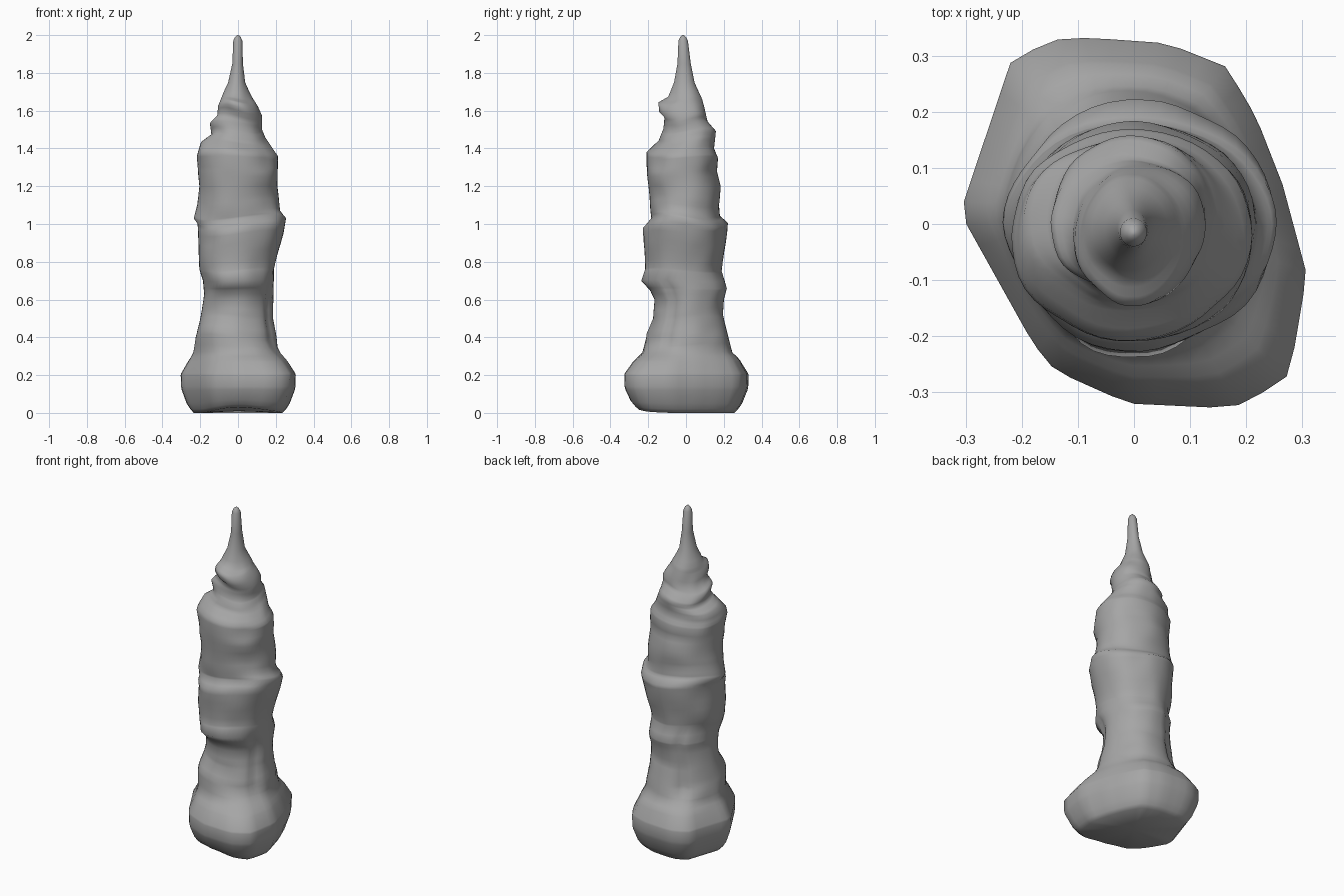
import bpy, bmesh, math
from mathutils import Vector, noise

if "Cube" in bpy.data.objects:
    bpy.data.objects.remove(bpy.data.objects["Cube"])

# Silhouette profiles (height, reach) for the four sides of the rock spire
RIGHT = [(0, .235), (.02, .255), (.05, .28), (.14, .308), (.2, .295), (.28, .245), (.35, .21), (.5, .185),
         (.65, .19), (.76, .19), (.9, .225), (1.03, .255), (1.07, .225), (1.2, .208), (1.36, .212),
         (1.46, .145), (1.5, .128), (1.57, .128), (1.62, .105), (1.66, .08), (1.7, .06), (1.75, .038),
         (1.85, .026), (1.97, .023), (1.99, .014), (2, .003)]
LEFT = [(0, .245), (.02, .26), (.05, .275), (.2, .31), (.28, .26), (.36, .235), (.5, .20), (.63, .18),
        (.7, .185), (.76, .205), (1.0, .215), (1.03, .235), (1.1, .215), (1.2, .205), (1.36, .22),
        (1.43, .195), (1.47, .14), (1.53, .15), (1.57, .11), (1.62, .105), (1.7, .075), (1.75, .052),
        (1.85, .03), (1.97, .025), (1.99, .016), (2, .004)]
FRONT = [(0, .26), (.02, .28), (.05, .30), (.12, .328), (.2, .328), (.27, .27), (.32, .22), (.42, .21),
         (.5, .175), (.6, .165), (.65, .19), (.7, .235), (.76, .215), (.98, .228), (1.03, .185),
         (1.12, .19), (1.25, .205), (1.38, .208), (1.44, .145), (1.5, .12), (1.57, .113), (1.6, .14),
         (1.64, .145), (1.67, .095), (1.75, .063), (1.85, .045), (1.97, .04), (1.99, .03), (2, .02)]
BACK = [(0, .22), (.02, .24), (.05, .26), (.12, .30), (.21, .32), (.28, .30), (.32, .245), (.4, .225),
        (.52, .195), (.6, .20), (.66, .215), (.75, .19), (.9, .21), (1.0, .22), (1.04, .18), (1.1, .175),
        (1.2, .185), (1.28, .165), (1.35, .17), (1.4, .15), (1.49, .158), (1.54, .115), (1.66, .085),
        (1.75, .045), (1.85, .025), (1.97, .01), (1.99, 0), (2, -.012)]
# Lopsided plan outline of the foot
FOOT = [(.308, -.09), (.265, .07), (.218, .19), (.165, .28), (.06, .322), (-.08, .332), (-.15, .328),
        (-.22, .288), (-.31, .02), (-.18, -.213), (-.14, -.262), (-.01, -.32), (.16, -.328),
        (.2, -.32), (.278, -.268)]


def reach(profile, z):
    for (z0, r0), (z1, r1) in zip(profile, profile[1:]):
        if z <= z1:
            return r0 + (r1 - r0) * (z - z0) / (z1 - z0)
    return profile[-1][1]


def clamp(v):
    return min(1, max(0, v))


def foot_radius(a):
    d = Vector((math.cos(a), math.sin(a)))
    for p, q in zip(FOOT, FOOT[1:] + FOOT[:1]):
        p, q = Vector(p), Vector(q)
        e = q - p
        det = d.x * e.y - d.y * e.x
        if abs(det) < 1e-9:
            continue
        t = (p.x * e.y - p.y * e.x) / det
        s = (p.x * d.y - p.y * d.x) / det
        if t > 0 and -1e-6 <= s <= 1 + 1e-6:
            return t
    return .3


def bump(v, centre, width):
    return math.exp(-((v - centre) / width) ** 2)


def ring_point(a, z):
    c, s = math.cos(a), math.sin(a)
    xr, xl, yf, yb = (reach(p, z) for p in (RIGHT, LEFT, FRONT, BACK))
    # ellipse fitted through the four silhouettes
    cx, cy = (xr - xl) / 2, (yb - yf) / 2
    hx, hy = (xr + xl) / 2, (yb + yf) / 2
    # ragged ledges, strongest on the diagonals
    body = clamp((z - .3) / .1) * clamp((1.75 - z) / .15)
    diagonal = .25 + .75 * abs(math.sin(2 * a))
    k = 1 + body * diagonal * .07 * noise.noise(Vector((c * 1.5, s * 1.5, z * 9 + .4 * c)))
    # drip grooves above the foot
    fade = clamp((z - .3) / .08) * clamp((.72 - z) / .05)
    k -= fade * (.09 * bump(a, math.radians(118), .11) + .07 * bump(a, math.radians(332), .13))
    x, y = cx + hx * c * k, cy + hy * s * k
    # blend into the irregular foot outline
    w = clamp((.4 - z) / .15)
    if w:
        f = foot_radius(a) * min((hx + hy) / .622, 1.0)
        x, y = x + (f * c - x) * w, y + (f * s - y) * w
    # ledges run unevenly round the column; the foot's front lip lifts slightly
    tilt = body * .018 * math.sin(2 * a) * math.sin(z * 5)
    lip = .03 * clamp((.14 - z) / .14) * max(0, -s) ** 4
    return (x, y, z + tilt + lip)


# Rock spire lofted from stacked rings
SIDES = 48
levels = {round(z, 3) for p in (RIGHT, LEFT, FRONT, BACK) for z, _ in p}
levels = sorted(levels | {round(.3 + .05 * i, 3) for i in range(30)})
bm = bmesh.new()
rings = [[bm.verts.new(ring_point(2 * math.pi * i / SIDES, z)) for i in range(SIDES)] for z in levels]
for lo, hi in zip(rings, rings[1:]):
    for i in range(SIDES):
        j = (i + 1) % SIDES
        bm.faces.new((lo[i], lo[j], hi[j], hi[i]))
# underside and tip
bottom = bm.verts.new((0, 0, .01))
for i in range(SIDES):
    bm.faces.new((rings[0][(i + 1) % SIDES], rings[0][i], bottom))
bm.faces.new(rings[-1])
bmesh.ops.recalc_face_normals(bm, faces=bm.faces)
mesh = bpy.data.meshes.new("rock_spire")
bm.to_mesh(mesh)
bm.free()
spire = bpy.data.objects.new("rock_spire", mesh)
bpy.context.collection.objects.link(spire)
stone = bpy.data.materials.new("stone")
stone.diffuse_color = (.38, .38, .38, 1)
stone.use_nodes = True
stone.node_tree.nodes["Principled BSDF"].inputs["Base Color"].default_value = stone.diffuse_color
mesh.materials.append(stone)
bpy.context.view_layer.objects.active = spire
spire.select_set(True)
bpy.ops.object.shade_smooth_by_angle(angle=math.radians(75))
